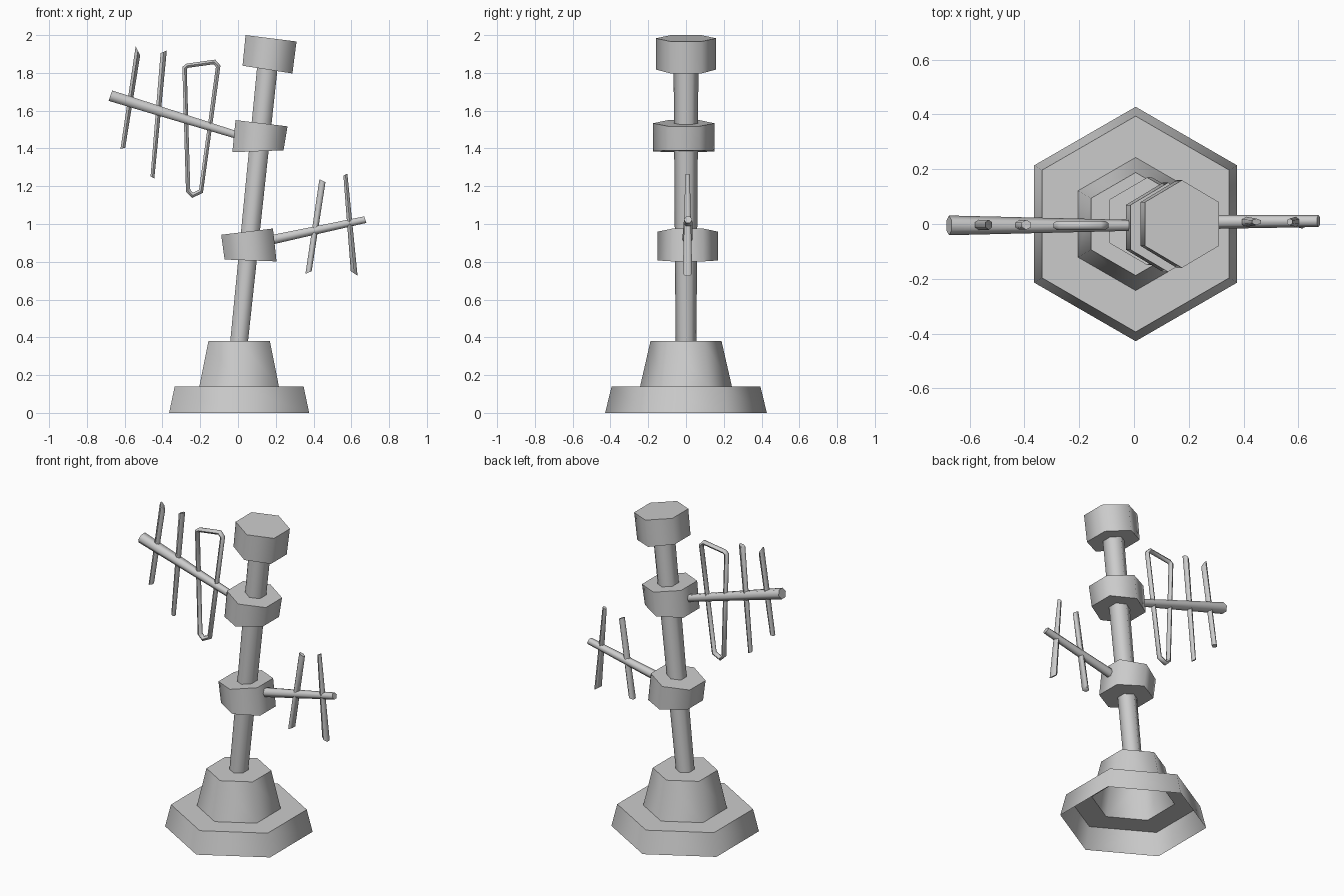
import bpy, bmesh, math
from mathutils import Vector

if "Cube" in bpy.data.objects:
    bpy.data.objects.remove(bpy.data.objects["Cube"])


def loft(name, rings, cap_start=True, cap_end=True, closed=False):
    """Hexagonal tube through rings given as (point_a, point_b, y_centre, y_radius);
    a and b are the two (x, z) silhouette points of the ring seen from the front."""
    bm = bmesh.new()
    loops = []
    for a, b, y, r in rings:
        a, b = Vector(a), Vector(b)
        m = (a + b) / 2
        pts = [(m, r), (b, r / 2), (b, -r / 2), (m, -r), (a, -r / 2), (a, r / 2)]
        loops.append([bm.verts.new((p.x, y + dy, p.y)) for p, dy in pts])
    pairs = list(zip(loops, loops[1:]))
    if closed:
        pairs.append((loops[-1], loops[0]))
    for p, q in pairs:
        for i in range(6):
            j = (i + 1) % 6
            bm.faces.new((p[i], p[j], q[j], q[i]))
    if cap_start and not closed:
        bm.faces.new(loops[0])
    if cap_end and not closed:
        bm.faces.new(loops[-1])
    bmesh.ops.recalc_face_normals(bm, faces=bm.faces)
    mesh = bpy.data.meshes.new(name)
    bm.to_mesh(mesh)
    bm.free()
    ob = bpy.data.objects.new(name, mesh)
    bpy.context.collection.objects.link(ob)
    bpy.ops.object.select_all(action='DESELECT')
    ob.select_set(True)
    bpy.context.view_layer.objects.active = ob
    bpy.ops.object.shade_smooth_by_angle(angle=math.radians(65))
    return ob


def level(r, z, x=0.006):
    """Level regular hexagon ring."""
    h = r * math.cos(math.pi / 6)
    return ((x - h, z), (x + h, z), 0, r)


# stepped base, open underneath
loft("stepped_base", [level(0.428, 0), level(0.394, 0.14),
                      level(0.243, 0.14), level(0.188, 0.38)], cap_start=False)

# leaning pole
loft("pole", [((-0.042, 0.37), (0.052, 0.37), 0, 0.055),
              ((0.104, 1.86), (0.212, 1.848), 0, 0.066)])

# collars and top cap
loft("lower_collar", [((-0.071, 0.812), (0.204, 0.802), 0.01, 0.16),
                      ((-0.089, 0.943), (0.185, 0.976), 0.01, 0.16)])
loft("upper_collar", [((-0.03, 1.38), (0.241, 1.39), -0.012, 0.163),
                      ((-0.013, 1.55), (0.262, 1.517), -0.012, 0.163)])
loft("top_cap", [((0.024, 1.838), (0.288, 1.797), 0, 0.16),
                 ((0.04, 2.0), (0.31, 1.966), 0, 0.16)])

# booms
loft("upper_boom", [((-0.012, 1.452), (-0.002, 1.490), -0.005, 0.020),
                    ((-0.685, 1.652), (-0.666, 1.707), -0.005, 0.036)])
loft("lower_boom", [((0.17, 0.889), (0.16, 0.938), 0.007, 0.027),
                    ((0.680, 1.006), (0.668, 1.04), 0.011, 0.022)])

# antenna rods: bottom pair, top pair, y, bottom and top radius
rods = [
    ((-0.622, 1.398), (-0.597, 1.404), (-0.542, 1.940), (-0.518, 1.893), -0.003, 0.018, 0.018),
    ((-0.463, 1.251), (-0.443, 1.241), (-0.410, 1.905), (-0.377, 1.918), -0.003, 0.016, 0.018),
    ((0.357, 0.736), (0.390, 0.750), (0.431, 1.237), (0.463, 1.221), 0.008, 0.025, 0.012),
    ((0.597, 0.750), (0.633, 0.726), (0.558, 1.257), (0.579, 1.266), 0.008, 0.025, 0.012),
]
for k, (bl, br, tl, tr, y, rb, rt) in enumerate(rods):
    loft(f"antenna_rod_{k + 1}", [(bl, br, y, rb), (tl, tr, y, rt)])

# tapered loop antenna, mitred tube along a closed path
path = [Vector(p) for p in [(-0.283, 1.826), (-0.268, 1.838), (-0.125, 1.858), (-0.105, 1.835),
                            (-0.196, 1.173), (-0.240, 1.152), (-0.264, 1.176)]]
rings = []
for i, p in enumerate(path):
    d0 = (p - path[i - 1]).normalized()
    d1 = (path[(i + 1) % len(path)] - p).normalized()
    n0, n1 = Vector((-d0.y, d0.x)), Vector((-d1.y, d1.x))
    n = (n0 + n1).normalized()
    off = n * 0.0115 / n.dot(n0)
    rings.append((p - off, p + off, -0.005, 0.016))
loft("loop_antenna", rings, closed=True)
